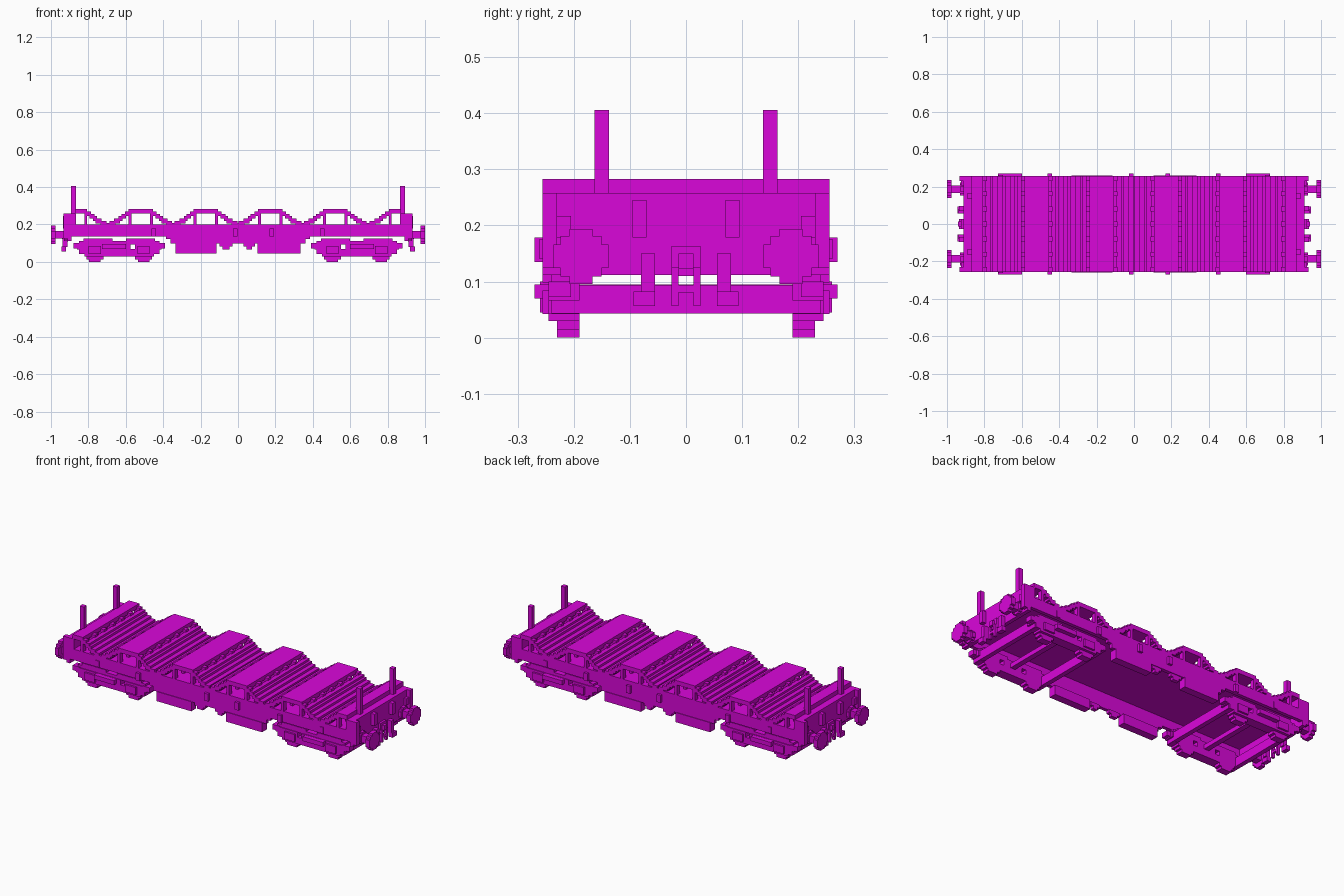
import bpy, bmesh
from mathutils import Matrix, Vector

cube = bpy.data.objects.get("Cube")
if cube:
    bpy.data.objects.remove(cube)

magenta = bpy.data.materials.new("magenta")
COLOUR = (0.7, 0.002, 0.7, 1)
magenta.diffuse_color = COLOUR
magenta.use_nodes = True
magenta.node_tree.nodes["Principled BSDF"].inputs["Base Color"].default_value = COLOUR


def build(name, boxes):
    """One flat-shaded object from boxes given as (x0, x1, y0, y1, z0, z1)."""
    bm = bmesh.new()
    for x0, x1, y0, y1, z0, z1 in boxes:
        centre = Vector(((x0 + x1) / 2, (y0 + y1) / 2, (z0 + z1) / 2))
        size = Matrix.Diagonal((abs(x1 - x0), abs(y1 - y0), abs(z1 - z0), 1))
        bmesh.ops.create_cube(bm, size=1, matrix=Matrix.Translation(centre) @ size)
    mesh = bpy.data.meshes.new(name)
    bm.to_mesh(mesh)
    bm.free()
    mesh.materials.append(magenta)
    obj = bpy.data.objects.new(name, mesh)
    bpy.context.collection.objects.link(obj)
    return obj


def flip(boxes, axis):
    """The boxes together with their mirror image across one axis (0 = x, 1 = y)."""
    out = list(boxes)
    for b in boxes:
        m = list(b)
        m[2 * axis], m[2 * axis + 1] = -b[2 * axis + 1], -b[2 * axis]
        out.append(tuple(m))
    return out


def corners(boxes):
    return flip(flip(boxes, 0), 1)


W = 0.256   # half width of the body

# Deck plate, and side beams that deepen in steps toward the middle
build("deck", [(-0.91, 0.91, -W, W, 0.187, 0.2)])
build("side_beams", flip([
    (-0.91, 0.91, 0.236, W, 0.137, 0.19),
    (-0.385, 0.385, 0.236, W, 0.122, 0.137),
    (-0.36, 0.36, 0.236, W, 0.098, 0.122)], 1))
build("side_brackets", flip([
    (x - 0.012, x + 0.012, W - 0.005, 0.27, 0.135, 0.178)
    for x in (-0.45, -0.015, 0.18, 0.45)], 1))
build("side_plates", corners([(0.7, 0.724, W - 0.003, W + 0.005, 0.14, 0.176)]))

# Equipment boxes below the side beams
build("underframe_boxes", flip([
    (-0.335, -0.115, 0.217, W + 0.004, 0.045, 0.1),
    (0.105, 0.335, 0.217, W + 0.004, 0.045, 0.1)], 1))
build("underframe_valves", flip([
    (x0 + d, x1 - d, 0.23, W - 0.004, z, z + 0.02)
    for x0, x1 in ((-0.1, -0.03), (0.03, 0.09))
    for d, z in ((0, 0.081), (0.016, 0.066))], 1))

# Stepped hollow cradles: (inner offset, outer offset, bottom, top) of each plate
STEPS = ((0.078, 0.104, 0.232, 0.257), (0.098, 0.118, 0.219, 0.245),
         (0.11, 0.142, 0.206, 0.232), (0.136, 0.168, 0.198, 0.219))
RIBS = [-0.243 + 0.081 * i for i in range(7)]


def cradle_side(cx, s):
    def span(a, b):
        return min(cx + s * a, cx + s * b), max(cx + s * a, cx + s * b)
    parts = [(*span(a, b), -W, W, z0, z1) for a, b, z0, z1 in STEPS]
    parts.append((*span(0, 0.065), -W, W, 0.258, 0.283))
    for y in RIBS:
        # Short ties across the slot, and posts down to the deck
        parts.append((*span(0.06, 0.085), y - 0.013, y + 0.013, 0.245, 0.27))
        parts.append((*span(0.05, 0.066), y - 0.013, y + 0.013, 0.195, 0.26))
    return parts


for i, cx in enumerate((-0.52, -0.172, 0.172, 0.52)):
    build(f"cradle_{i + 1}", cradle_side(cx, 1) + cradle_side(cx, -1))
for name, s in (("left", 1), ("right", -1)):
    build(f"end_cradle_{name}", cradle_side(s * 0.872, -s))

# Timber strips in the valleys between cradles
build("valley_strips", [(x - 0.012, x + 0.012, -W, W, 0.195, 0.207)
                        for x in (-0.696, -0.346, 0, 0.346, 0.696)])

# End walls with posts, ribs and corner pieces
build("end_walls", flip([
    (0.89, 0.912, -W, W, 0.112, 0.258),
    (0.865, 0.892, -W, W, 0.19, 0.258)], 0))
build("end_posts", corners([(0.866, 0.892, 0.137, 0.163, 0.245, 0.406)]))
build("end_brackets", corners([
    (0.91, 0.935, 0.07, 0.095, 0.178, 0.245),
    (0.91, 0.925, 0.205, 0.231, 0.178, 0.217),
    (0.91, 0.933, 0.23, W, 0.125, 0.258)]))

# Buffers: square stem, collar, and stepped round head
BY, BZ = 0.187, 0.145


def disc(x0, x1, r):
    parts = []
    for a, b in ((1, 0.42), (0.74, 0.74), (0.42, 1)):
        parts.append((x0, x1, BY - r * a, BY + r * a, BZ - r * b, BZ + r * b))
    return parts


build("buffers", corners([(0.91, 0.98, BY - 0.02, BY + 0.02, BZ - 0.02, BZ + 0.02)]
                         + disc(0.91, 0.93, 0.034) + disc(0.975, 1.0, 0.049)))

# Couplers and brake hoses
build("couplers", flip([
    (0.91, 0.925, -0.026, 0.026, 0.11, 0.163),
    (0.92, 0.94, -0.013, 0.013, 0.122, 0.15),
    (0.92, 0.935, -0.026, -0.013, 0.056, 0.125),
    (0.92, 0.935, 0.013, 0.026, 0.056, 0.125),
    (0.92, 0.935, -0.026, 0.026, 0.08, 0.094)], 0))
build("brake_hoses", corners([
    (0.912, 0.937, 0.055, 0.08, 0.08, 0.15),
    (0.92, 0.945, 0.055, 0.094, 0.056, 0.082)]))

# Bogies: stepped side frames, axle boxes, springs and cross bars
BX = 0.635
side = []
for s in (1, -1):
    def seg(a, b, y0, y1, z0, z1):
        xs = sorted((BX + s * a, BX + s * b))
        side.append((*xs, y0, y1, z0, z1))
    seg(0, 0.215, 0.19, 0.24, 0.094, 0.112)            # top chord
    seg(0.035, 0.19, 0.19, 0.24, 0.11, 0.126)          # top lug
    seg(0, 0.06, 0.19, 0.245, 0.066, 0.096)            # spring nest
    seg(0.085, 0.225, 0.19, 0.245, 0.066, 0.096)       # axle guard
    seg(0.2, 0.245, 0.205, 0.245, 0.072, 0.1)          # end horn
    seg(0, 0.212, 0.19, 0.245, 0.042, 0.068)           # lower chord
    seg(0, 0.185, 0.19, 0.245, 0.03, 0.044)            # lower plate
    seg(0.085, 0.175, 0.19, 0.23, 0.014, 0.031)        # hanger
    seg(0.1, 0.162, 0.19, 0.23, 0, 0.015)              # hanger foot
    seg(0.098, 0.163, 0.24, W, 0.042, 0.084)           # axle box
side.append((0.6, 0.728, 0.235, 0.27, 0.07, 0.095))
build("bogie_side_frames", corners(side))
build("bogie_cross_bars", flip([
    (0.42, 0.446, -0.24, 0.24, 0.043, 0.094),
    (0.824, 0.85, -0.24, 0.24, 0.043, 0.094),
    (0.62, 0.65, -0.2, 0.2, 0.07, 0.095)], 0))
